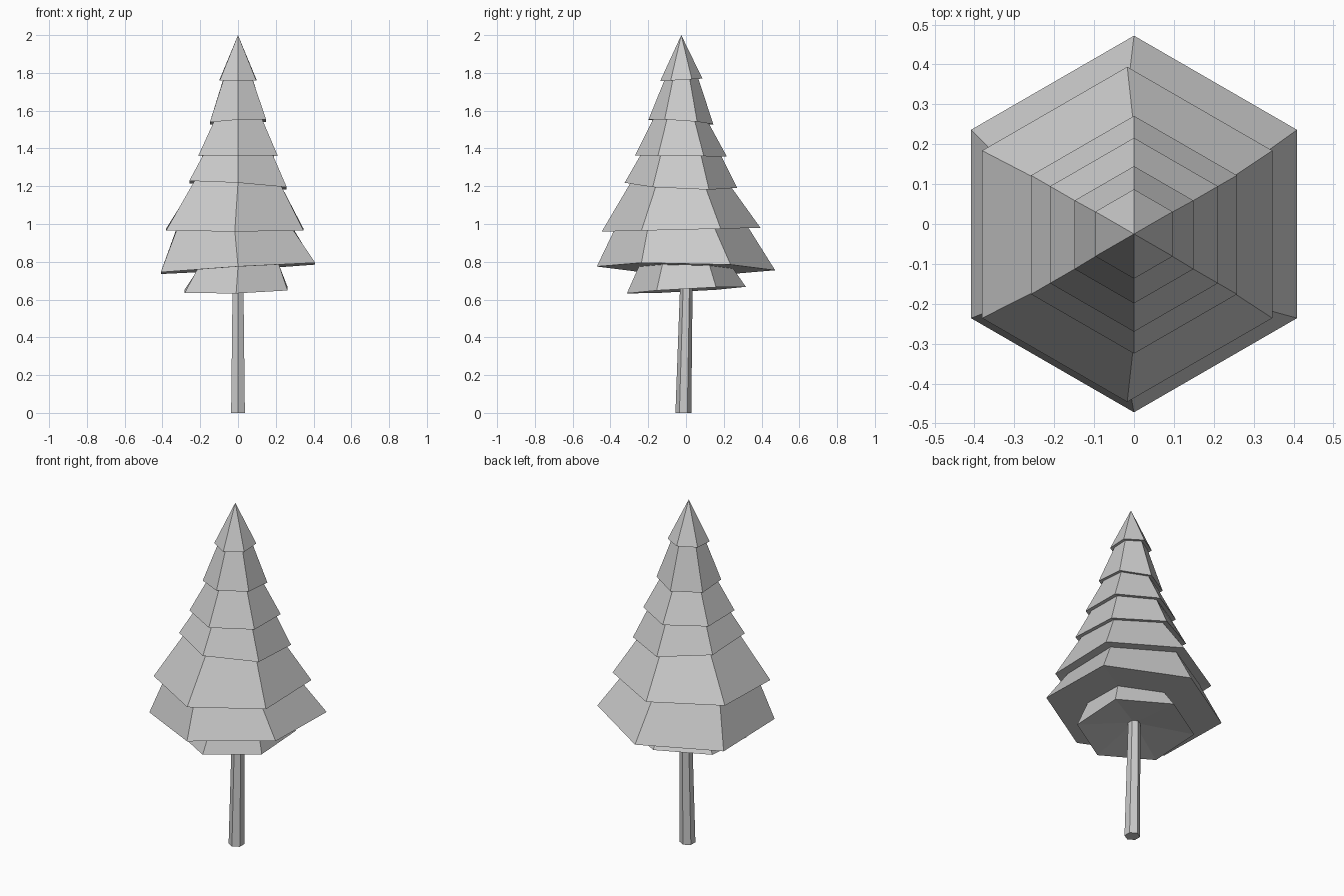
import bpy, bmesh
from math import sin, cos, radians

if "Cube" in bpy.data.objects:
    bpy.data.objects.remove(bpy.data.objects["Cube"])


def add_ring(bm, cx, cy, r, z, sx=0.0, sy=0.0):
    """Hexagon with corners on +-y; sx, sy tilt its plane."""
    ring = []
    for k in range(6):
        a = radians(90 + 60 * k)
        dx, dy = r * cos(a), r * sin(a)
        ring.append(bm.verts.new((cx + dx, cy + dy, z + sx * dx + sy * dy)))
    return ring


def bridge(bm, a, b):
    for k in range(6):
        n = (k + 1) % 6
        bm.faces.new((a[k], a[n], b[n], b[k]))


def finish(bm, name):
    bmesh.ops.recalc_face_normals(bm, faces=bm.faces[:])
    mesh = bpy.data.meshes.new(name)
    bm.to_mesh(mesh)
    bm.free()
    obj = bpy.data.objects.new(name, mesh)
    bpy.context.collection.objects.link(obj)
    return obj


# Tiers from the top: centre x, y, rim radius, rim height, tilt x, tilt y,
# and the radius where the next tier starts under the rim
tiers = [
    (0.0, -0.025, 0.112, 1.763, 0.0, 0.06, 0.089),
    (0.0, -0.027, 0.172, 1.54, 0.05, -0.07, 0.147),
    (0.0, -0.027, 0.243, 1.36, 0.0, -0.01, 0.213),
    (0.0, -0.027, 0.298, 1.205, -0.065, -0.045, 0.265),
    (-0.017, -0.026, 0.42, 0.97, 0.0, 0.024, 0.355),
    (0.0, 0.0, 0.472, 0.765, 0.061, -0.021, 0.25),
    (-0.01, 0.002, 0.315, 0.65, 0.025, 0.055, None),
]

# Foliage: one continuous stepped skin
bm = bmesh.new()
tip = bm.verts.new((0, -0.025, 2.0))
upper = None
for cx, cy, r, z, sx, sy, inner in tiers:
    rim = add_ring(bm, cx, cy, r, z, sx, sy)
    if upper is None:
        for k in range(6):
            bm.faces.new((tip, rim[k], rim[(k + 1) % 6]))
    else:
        bridge(bm, upper, rim)
    if inner:
        upper = add_ring(bm, cx, cy, inner, z + 0.004, sx, sy)
    else:
        upper = add_ring(bm, 0, 0.002, 0.033, 0.685)
    bridge(bm, rim, upper)
finish(bm, "foliage")

# Trunk: slightly leaning and tapered
bm = bmesh.new()
low = add_ring(bm, 0, -0.014, 0.042, 0)
top = add_ring(bm, 0, 0.002, 0.033, 0.685)
bridge(bm, low, top)
bm.faces.new(low)
finish(bm, "trunk")
